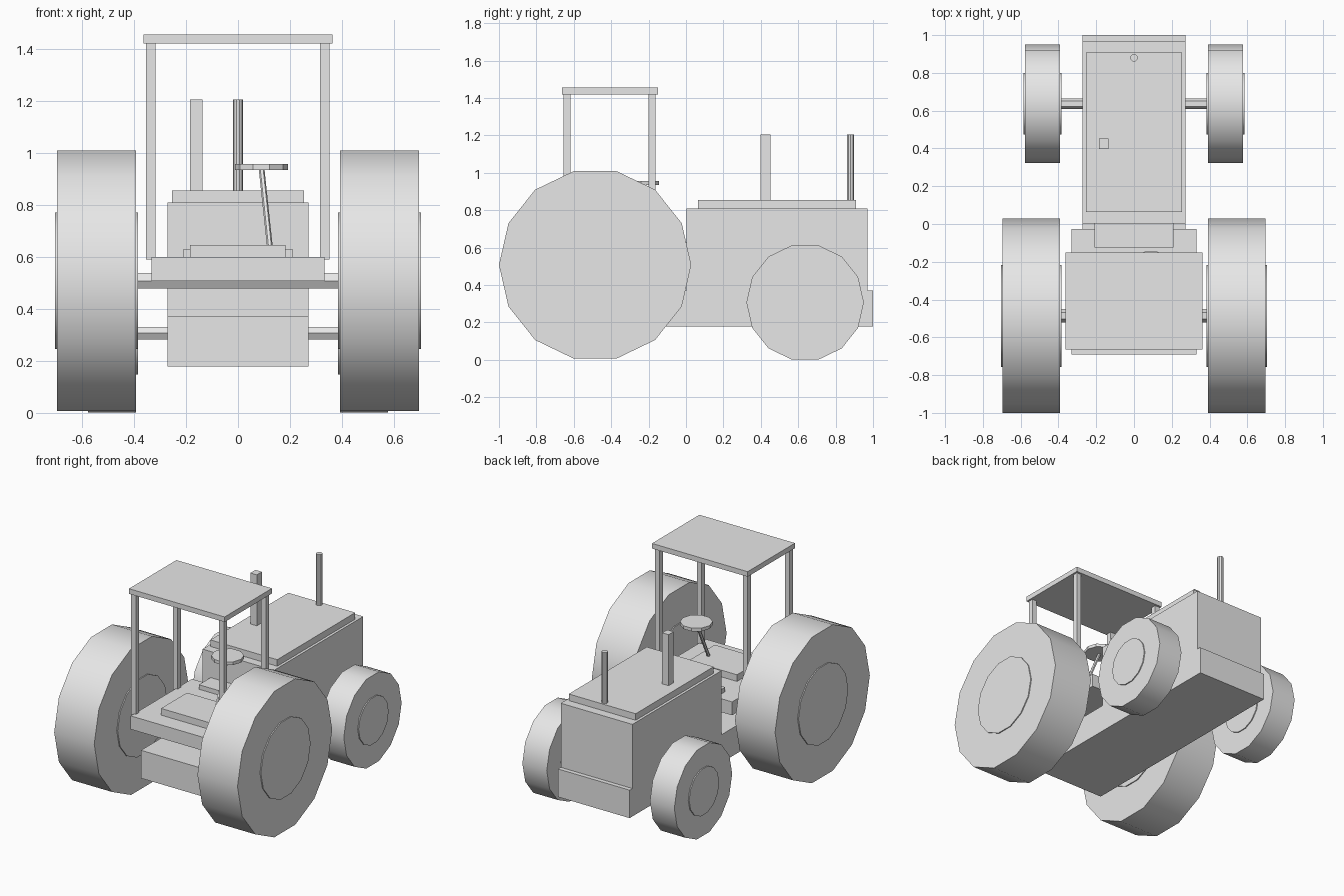
import bpy, bmesh, math
from mathutils import Vector, Matrix

if "Cube" in bpy.data.objects:
    bpy.data.objects.remove(bpy.data.objects["Cube"])

grey = bpy.data.materials.new("light_grey")
grey.diffuse_color = (0.8, 0.8, 0.8, 1)
grey.use_nodes = True
grey.node_tree.nodes["Principled BSDF"].inputs["Base Color"].default_value = grey.diffuse_color


def finish(name, bm):
    # flat faces, smooth only across shallow edges
    bmesh.ops.recalc_face_normals(bm, faces=bm.faces)
    for f in bm.faces:
        f.smooth = True
    for e in bm.edges:
        e.smooth = e.calc_face_angle(0) < math.radians(30)
    mesh = bpy.data.meshes.new(name)
    bm.to_mesh(mesh)
    bm.free()
    mesh.materials.append(grey)
    obj = bpy.data.objects.new(name, mesh)
    bpy.context.collection.objects.link(obj)
    return obj


def box(name, x0, x1, y0, y1, z0, z1):
    bm = bmesh.new()
    m = Matrix.Translation(((x0 + x1) / 2, (y0 + y1) / 2, (z0 + z1) / 2))
    m = m @ Matrix.Diagonal((x1 - x0, y1 - y0, z1 - z0, 1))
    bmesh.ops.create_cube(bm, size=1, matrix=m)
    return finish(name, bm)


def rod(name, a, b, r, sides):
    # prism from a to b; a cross-section corner points along y (x if upright)
    a, b = Vector(a), Vector(b)
    axis = (b - a).normalized()
    u = Vector((1, 0, 0)) if abs(axis.z) > 0.5 else Vector((0, 1, 0))
    u = (u - axis * u.dot(axis)).normalized()
    v = axis.cross(u)
    bm = bmesh.new()
    rings = []
    for p in (a, b):
        rings.append([bm.verts.new(p + r * (u * math.cos(t) + v * math.sin(t)))
                      for t in (2 * math.pi * i / sides for i in range(sides))])
    for i in range(sides):
        j = (i + 1) % sides
        bm.faces.new((rings[0][i], rings[0][j], rings[1][j], rings[1][i]))
    for ring in rings:
        bm.faces.new(ring)
    return finish(name, bm)


# body
box("chassis", -0.272, 0.272, -0.664, 1.0, 0.178, 0.37)
box("engine_hood", -0.272, 0.272, 0.003, 0.97, 0.37, 0.81)
box("hood_cover", -0.254, 0.254, 0.063, 0.909, 0.81, 0.855)
box("air_intake", -0.185, -0.136, 0.398, 0.453, 0.855, 1.205)
rod("exhaust_pipe", (0, 0.88, 0.85), (0, 0.88, 1.205), 0.02, 10)

# driver area
box("platform", -0.332, 0.332, -0.69, -0.026, 0.508, 0.6)
box("foot_step", -0.21, 0.21, -0.125, 0.004, 0.6, 0.631)
box("seat", -0.184, 0.182, -0.572, -0.29, 0.6, 0.646)
rod("steering_column", (0.123, -0.425, 0.635), (0.09, -0.241, 0.945), 0.011, 6)
rod("steering_wheel", (0.09, -0.241, 0.935), (0.09, -0.241, 0.957), 0.102, 10)

# canopy
box("roof", -0.363, 0.363, -0.664, -0.15, 1.42, 1.455)
for side, x in (("left", -0.336), ("right", 0.333)):
    for end, y in (("rear", -0.636), ("fore", -0.182)):
        box(f"{end}_{side}_post", x - 0.018, x + 0.018, y - 0.018, y + 0.018, 0.59, 1.42)

# axles and wheels: y, z, tyre radius, hub radius, outer x, axle radius
for name, y, z, r, hub, out, ar in (("large", -0.486, 0.508, 0.514, 0.27, 0.696, 0.035),
                                    ("small", 0.637, 0.307, 0.314, 0.163, 0.577, 0.028)):
    rod(f"{name}_axle", (-0.42, y, z), (0.42, y, z), ar, 6)
    for side, s in (("left", -1), ("right", 1)):
        rod(f"{name}_{side}_tyre", (s * 0.392, y, z), (s * out, y, z), r, 14)
        rod(f"{name}_{side}_hub", (s * 0.385, y, z), (s * (out + 0.007), y, z), hub, 14)
